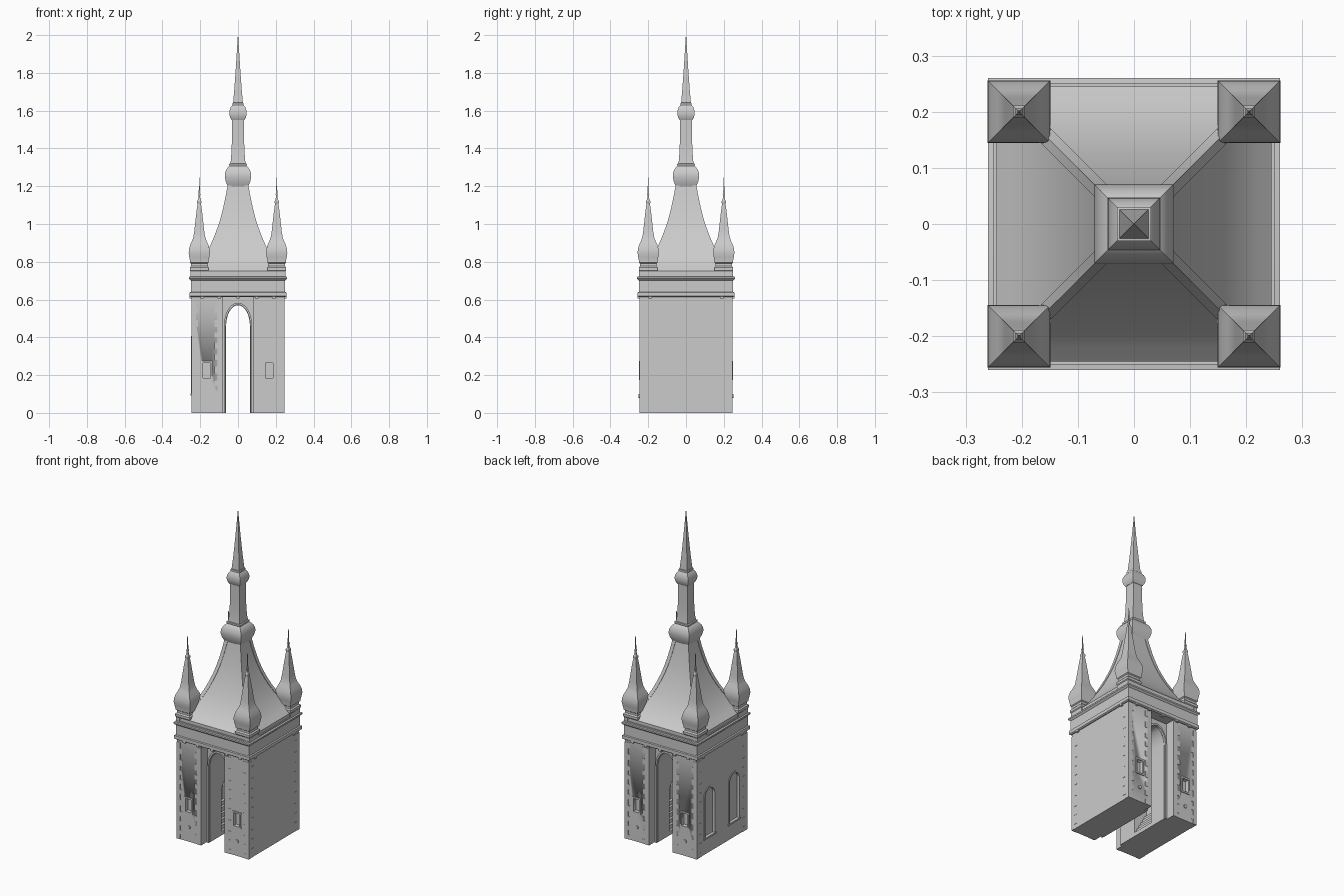
import bpy, bmesh, math, random

if "Cube" in bpy.data.objects:
    bpy.data.objects.remove(bpy.data.objects["Cube"])
random.seed(4)


def finish(bm, name, angle=32):
    bmesh.ops.recalc_face_normals(bm, faces=bm.faces)
    me = bpy.data.meshes.new(name)
    bm.to_mesh(me)
    bm.free()
    ob = bpy.data.objects.new(name, me)
    bpy.context.collection.objects.link(ob)
    me.shade_smooth()
    me.set_sharp_from_angle(angle=math.radians(angle))
    return ob


def add_box(bm, x0, x1, y0, y1, z0, z1):
    vs = bmesh.ops.create_cube(bm, size=1)['verts']
    for v in vs:
        v.co = ((x0 + x1) / 2 + v.co.x * (x1 - x0),
                (y0 + y1) / 2 + v.co.y * (y1 - y0),
                (z0 + z1) / 2 + v.co.z * (z1 - z0))


def boxes(name, specs):
    bm = bmesh.new()
    for s in specs:
        add_box(bm, *s)
    return finish(bm, name)


def square(r):
    return [(-r, -r), (r, -r), (r, r), (-r, r)]


def ribbed(r, w=0.022, d=0.003):
    # square with slightly raised strips at the hips
    w = min(w, r * 0.4)
    side = [(r, -r), (r, -r + w), (r - d, -r + w), (r - d, r - w), (r, r - w)]
    pts = []
    for k in range(4):
        c, s = [(1, 0), (0, 1), (-1, 0), (0, -1)][k]
        pts += [(x * c - y * s, x * s + y * c) for x, y in side]
    return pts


def loft(name, profile, section=square, at=(0, 0)):
    bm = bmesh.new()
    rings = [[bm.verts.new((at[0] + x, at[1] + y, z)) for x, y in section(r)] for r, z in profile]
    n = len(rings[0])
    for a, b in zip(rings, rings[1:]):
        for i in range(n):
            bm.faces.new((a[i], a[(i + 1) % n], b[(i + 1) % n], b[i]))
    bm.faces.new(rings[0])
    bm.faces.new(rings[-1])
    return finish(bm, name)


def arch(hw, z0, spring, top, n=16):
    return [(-hw, z0)] + [(-hw * math.cos(math.pi * i / n), spring + (top - spring) * math.sin(math.pi * i / n))
                          for i in range(n + 1)] + [(hw, z0)]


def place(u, z, d, axis, c):
    return (c + u, d, z) if axis == 'y' else (d, c + u, z)


def arch_prism(name, outline, d0, d1, axis, c=0):
    bm = bmesh.new()
    a, b = [[bm.verts.new(place(u, z, d, axis, c)) for u, z in outline] for d in (d0, d1)]
    n = len(a)
    for i in range(n):
        bm.faces.new((a[i], a[(i + 1) % n], b[(i + 1) % n], b[i]))
    bm.faces.new(a)
    bm.faces.new(b)
    return finish(bm, name)


def arch_frame(name, outer, inner, d0, d1, axis, c=0):
    bm = bmesh.new()
    loops = [[bm.verts.new(place(u, z, d, axis, c)) for u, z in o]
             for o, d in ((inner, d0), (outer, d0), (outer, d1), (inner, d1))]
    n = len(outer)
    for k in range(4):
        a, b = loops[k], loops[(k + 1) % 4]
        for i in range(n - 1):
            bm.faces.new((a[i], a[i + 1], b[i + 1], b[i]))
    for i in (0, n - 1):
        bm.faces.new([lp[i] for lp in loops])
    return finish(bm, name)


def cut(ob, cutter):
    m = ob.modifiers.new('cut', 'BOOLEAN')
    m.operation, m.solver, m.object = 'DIFFERENCE', 'EXACT', cutter
    bpy.context.view_layer.objects.active = ob
    bpy.ops.object.modifier_apply(modifier=m.name)
    bpy.data.objects.remove(cutter)


# tower body with recessed portals, passage, side niches and blind windows
B = 0.245
body = boxes('tower_body', [(-B, B, -B, B, 0, 0.63)])
cut(body, boxes('portal_cut', [(-0.08, 0.08, -0.3, -0.185, -0.05, 0.615)]))
cut(body, boxes('portal_cut', [(-0.08, 0.08, 0.185, 0.3, -0.05, 0.615)]))
cut(body, arch_prism('passage_cut', arch(0.063, -0.05, 0.46, 0.57), -0.3, 0.3, 'y'))
cut(body, arch_prism('niche_cut', arch(0.07, -0.04, 0.27, 0.34), -0.15, 0.15, 'x'))
for y in (-0.12, 0.12):
    cut(body, arch_prism('window_cut', arch(0.05, 0.1, 0.35, 0.40), -0.3, -0.23, 'x', y))
    arch_frame('blind_window_frame', arch(0.056, 0.1, 0.35, 0.407), arch(0.046, 0.1, 0.35, 0.396),
               -0.249, -0.235, 'x', y)
boxes('blind_window_sills', [(-0.251, -0.235, y - 0.06, y + 0.06, 0.092, 0.102) for y in (-0.12, 0.12)])
body.data.shade_smooth()
body.data.set_sharp_from_angle(angle=math.radians(32))

# stepped portal mouldings
for s in (-1, 1):
    arch_frame('portal_moulding', arch(0.073, 0, 0.47, 0.583), arch(0.065, 0, 0.46, 0.572),
               s * 0.18, s * 0.197, 'y')

# stairs in the passage niches
steps = []
for s in (-1, 1):
    for i in range(6):
        x0, x1 = sorted((s * (0.063 + i * 0.014), s * 0.15))
        steps.append((x0, x1, -0.07, 0.07, i * 0.025, (i + 1) * 0.025))
boxes('niche_stairs', steps)

# corner stones on outer corners and portal edges
stones, z, k = [], 0.0, 0
while z < 0.59:
    h = 0.026 + random.random() * 0.012
    z1 = min(z + h, 0.6)
    for sx in (-1, 1):
        for sy in (-1, 1):
            long = (k + (sx > 0)) % 2
            w, d = (0.034, 0.024) if long else (0.022, 0.045)
            xs = sorted((sx * (B - w), sx * (B + 0.002)))
            ys = sorted((sy * (B - d), sy * (B + 0.002)))
            stones.append((*xs, *ys, z, z1))
            w = 0.045 if long else 0.028
            xs = sorted((sx * 0.079, sx * (0.08 + w)))
            ys = sorted((sy * 0.2, sy * (B + 0.002)))
            stones.append((*xs, *ys, z, z1))
    z, k = z1, k + 1
boxes('corner_stones', stones)

# small framed windows and round plaques on the piers
frames = []
for sx in (-1, 1):
    for sy in (-1, 1):
        ys = sorted((sy * 0.235, sy * 0.250))
        c = sx * 0.165
        frames += [(c - 0.028, c - 0.02, *ys, 0.18, 0.27), (c + 0.02, c + 0.028, *ys, 0.18, 0.27),
                   (c - 0.03, c + 0.03, *ys, 0.264, 0.274), (c - 0.03, c + 0.03, *ys, 0.174, 0.184)]
        cut(body, boxes('pier_window_cut', [(c - 0.02, c + 0.02, *sorted((sy * 0.225, sy * 0.3)), 0.184, 0.264)]))
        bpy.ops.mesh.primitive_cylinder_add(vertices=12, radius=0.011, depth=0.012,
                                            location=(c, sy * 0.245, 0.09), rotation=(math.pi / 2, 0, 0))
        bpy.context.object.name = 'round_plaque'
boxes('pier_window_frames', frames)

# corbels under the frieze
corbels = []
for s in (-1, 1):
    ys = sorted((s * 0.235, s * 0.256))
    corbels += [(x - 0.009, x + 0.009, *ys, 0.606, 0.625) for x in (-0.19, -0.1, 0, 0.1, 0.19)]
    corbels += [(*ys, y - 0.009, y + 0.009, 0.606, 0.625) for y in (-0.19, 0.19)]
boxes('corbels', corbels)

# frieze and cornice
loft('cornice', [(0.25, 0.613), (0.257, 0.618), (0.257, 0.638), (0.25, 0.641), (0.25, 0.702),
                 (0.255, 0.706), (0.26, 0.711), (0.26, 0.72), (0.25, 0.722), (0.25, 0.73)])

# concave main roof with raised hips
loft('main_roof', [(0.248, 0.728), (0.248, 0.75), (0.222, 0.775), (0.198, 0.803), (0.175, 0.836), (0.154, 0.872),
                   (0.135, 0.912), (0.117, 0.957), (0.1, 1.005), (0.085, 1.058), (0.073, 1.11),
                   (0.063, 1.16), (0.055, 1.205)], ribbed)

# central lantern: bulbs, shaft and needle
loft('lower_bulb', [(0.05, 1.19), (0.057, 1.207), (0.065, 1.225), (0.07, 1.25), (0.069, 1.268), (0.062, 1.288),
                    (0.052, 1.301), (0.045, 1.307), (0.047, 1.31), (0.047, 1.318), (0.041, 1.32)])
loft('shaft', [(0.041, 1.315), (0.037, 1.345), (0.034, 1.39), (0.032, 1.46), (0.032, 1.56)])
loft('upper_bulb', [(0.034, 1.55), (0.041, 1.562), (0.046, 1.582), (0.045, 1.6), (0.039, 1.618), (0.03, 1.63),
                    (0.03, 1.641), (0.024, 1.643)])
loft('needle', [(0.026, 1.64), (0.019, 1.72), (0.012, 1.82), (0.005, 1.93), (0.0008, 2.0)])

# four corner turrets
for sx in (-1, 1):
    for sy in (-1, 1):
        p = (sx * 0.205, sy * 0.2)
        loft('turret', [(0.046, 0.72), (0.046, 0.75), (0.05, 0.755), (0.05, 0.77), (0.043, 0.777), (0.043, 0.79),
                        (0.049, 0.795), (0.049, 0.805), (0.053, 0.825), (0.056, 0.845), (0.055, 0.865),
                        (0.048, 0.89), (0.038, 0.912), (0.031, 0.932), (0.026, 0.965), (0.021, 1.01),
                        (0.016, 1.055), (0.011, 1.095), (0.008, 1.11)], at=p)
        loft('turret_finial', [(0.008, 1.105), (0.011, 1.112), (0.011, 1.122), (0.006, 1.13), (0.004, 1.15),
                               (0.006, 1.157), (0.003, 1.166), (0.0025, 1.2), (0.001, 1.245)], at=p)
